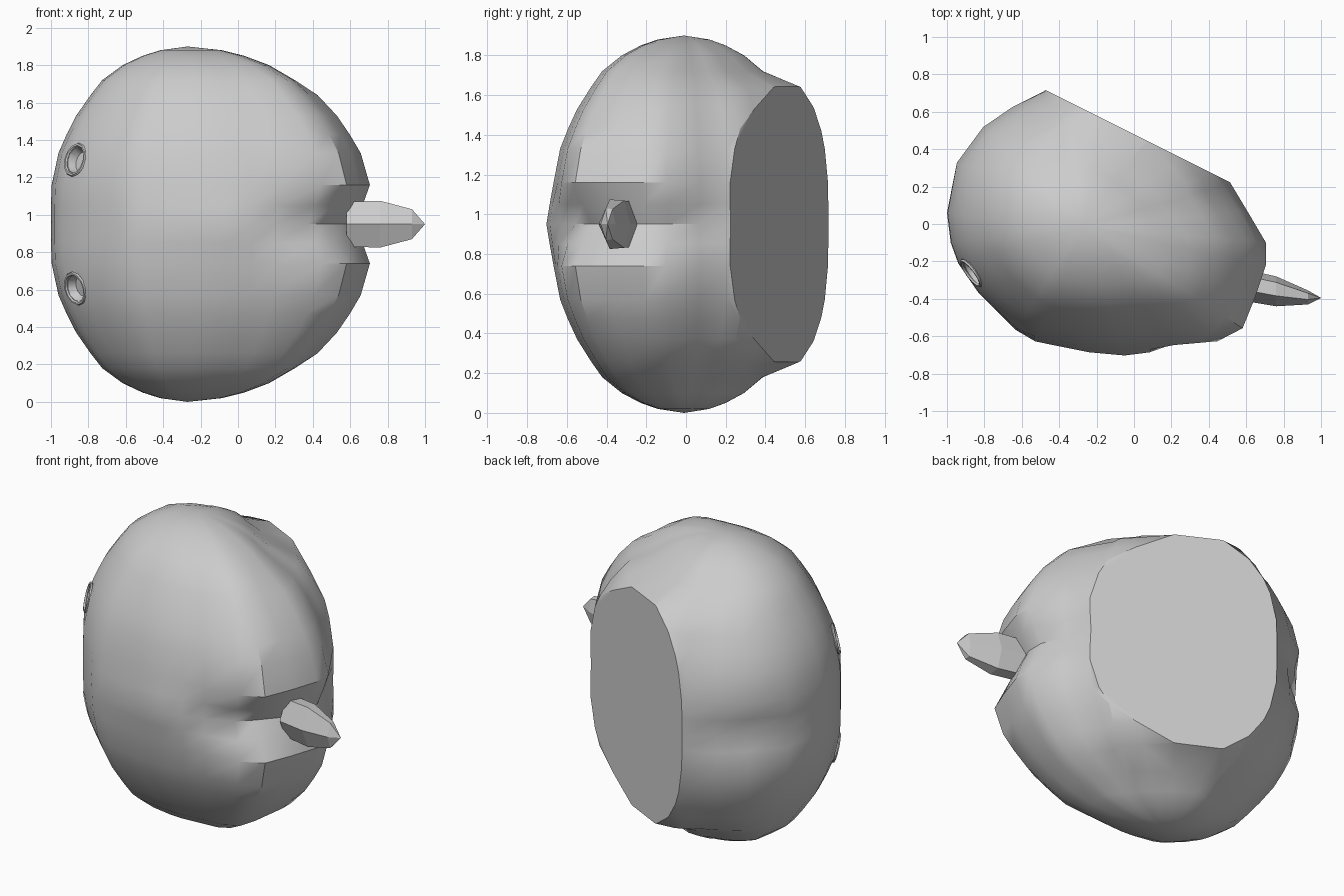
import bpy
import bmesh
from mathutils import Vector

cube = bpy.data.objects.get("Cube")
if cube:
    bpy.data.objects.remove(cube, do_unlink=True)

MID = 0.95                       # height of the mirror plane
APEX = Vector((-0.27, -0.01))    # where the top and bottom close
BACK = Vector((0.447, 0.894))    # direction the flat back faces

grey = bpy.data.materials.new("plain grey")
grey.use_nodes = True
colour = (0.6, 0.6, 0.6, 1)
grey.diffuse_color = colour
grey.node_tree.nodes["Principled BSDF"].inputs["Base Color"].default_value = colour


def finish(name, bm):
    """Turn a bmesh into a coloured object."""
    bmesh.ops.recalc_face_normals(bm, faces=bm.faces)
    mesh = bpy.data.meshes.new(name)
    bm.to_mesh(mesh)
    bm.free()
    mesh.materials.append(grey)
    obj = bpy.data.objects.new(name, mesh)
    bpy.context.collection.objects.link(obj)
    return obj


def shade(obj, angle):
    bpy.ops.object.select_all(action='DESELECT')
    obj.select_set(True)
    bpy.context.view_layer.objects.active = obj
    bpy.ops.object.shade_smooth_by_angle(angle=angle)


def loft(bm, rings):
    """Skin closed rings of points; a one-point ring makes a tip."""
    loops = [[bm.verts.new(p) for p in ring] for ring in rings]
    for a, b in zip(loops, loops[1:]):
        n = max(len(a), len(b))
        for i in range(n):
            j = (i + 1) % n
            if len(a) == 1:
                bm.faces.new((a[0], b[i], b[j]))
            elif len(b) == 1:
                bm.faces.new((a[i], b[0], a[j]))
            else:
                bm.faces.new((a[i], b[i], b[j], a[j]))
    return loops


# Body outline: x, y, depth of the crease (or ridge, if negative) at mid height
outline = [
    (-1.0, 0.06, 0), (-0.98, -0.1, 0), (-0.94, -0.21, 0), (-0.83, -0.37, 0),
    (-0.63, -0.56, -0.01), (-0.52, -0.61, -0.03), (-0.24, -0.66, -0.04),
    (-0.06, -0.67, -0.05), (0.07, -0.66, -0.04), (0.22, -0.65, 0.03),
    (0.45, -0.63, 0.11), (0.585, -0.56, 0.15), (0.65, -0.4, 0.1),
    (0.71, -0.22, 0.09), (0.71, -0.1, 0.09), (0.61, 0.07, 0.06),
    (0.52, 0.22, 0.01), (0.505, 0.305, 0), (0.385, 0.435, 0), (0.2, 0.647, 0),
    (-0.14, 0.82, 0), (-0.33, 0.8, 0), (-0.42, 0.765, 0), (-0.48, 0.71, 0),
    (-0.65, 0.63, 0.03), (-0.81, 0.52, 0.08), (-0.95, 0.33, 0.02),
]
# Height above the mirror plane and the scale of the outline there
levels = [(0, 1), (0.1, 1), (0.21, 0.995), (0.38, 0.945), (0.48, 0.885),
          (0.58, 0.815), (0.69, 0.71), (0.77, 0.625), (0.85, 0.475),
          (0.9, 0.33), (0.93, 0.2), (0.95, 0)]
levels = [(-h, s) for h, s in reversed(levels[1:])] + levels

rings = []
for h, s in levels:
    if s == 0:
        rings.append([(APEX.x, APEX.y, MID + h)])
        continue
    crease = max(0, 1 - abs(h) / 0.2)
    slope = 0.25 if abs(h) > 0.7 else 0     # flatter slope above the cut
    ring = []
    for x, y, dent in outline:
        arm = Vector((x, y)) - APEX
        facing_back = max(0, arm.normalized().dot(BACK))
        p = APEX + arm * s * (1 - dent * crease) * (1 - slope * facing_back)
        ring.append((p.x, p.y, MID + h))
    rings.append(ring)

bm = bmesh.new()
loft(bm, rings)
# Slice the back off flat
bmesh.ops.bisect_plane(
    bm, geom=bm.verts[:] + bm.edges[:] + bm.faces[:], dist=1e-5,
    plane_co=(0.02, 0.47, MID), plane_no=(*BACK, 0), clear_outer=True)
bmesh.ops.holes_fill(bm, edges=[e for e in bm.edges if e.is_boundary], sides=0)
body = finish("body", bm)

# Two shallow eye sockets, each with a thin rim nearly flush with the body
for side, name in ((1, "upper"), (-1, "lower")):
    facing = Vector((-0.8, -0.6, 0.25 * side)).normalized()
    turn = facing.to_track_quat('Z', 'Y')
    centre = Vector((-0.872, -0.265, MID + 0.345 * side))

    bm = bmesh.new()
    bmesh.ops.create_cone(bm, cap_ends=True, segments=12,
                          radius1=0.055, radius2=0.095, depth=0.1)
    cutter = finish("socket_cutter", bm)
    cutter.rotation_mode = 'QUATERNION'
    cutter.rotation_quaternion = turn
    cutter.location = centre
    cutter.hide_render = True
    mod = body.modifiers.new("socket", 'BOOLEAN')
    mod.operation = 'DIFFERENCE'
    mod.object = cutter
    bpy.context.view_layer.objects.active = body
    bpy.ops.object.modifier_apply(modifier=mod.name)
    bpy.data.objects.remove(cutter, do_unlink=True)

    bpy.ops.mesh.primitive_torus_add(
        major_segments=12, minor_segments=6, major_radius=0.083,
        minor_radius=0.01, location=centre - facing * 0.004,
        rotation=turn.to_euler())
    rim = bpy.context.object
    rim.name = name + "_socket_rim"
    rim.data.materials.append(grey)
    shade(rim, 0.7)

shade(body, 0.6)

# Faceted stem: x, front y, back y, half height
bm = bmesh.new()
sections = [(0.58, -0.41, -0.24, 0.12), (0.76, -0.44, -0.28, 0.125),
            (0.93, -0.43, -0.355, 0.08)]
rings = []
for x, front, back, half in sections:
    near = front + (back - front) * 0.35
    far = front + (back - front) * 0.8
    rings.append([(x, front, MID), (x, near, MID + half),
                  (x, far, MID + half * 0.95), (x, back, MID),
                  (x, far, MID - half * 0.95), (x, near, MID - half)])
rings.append([(1.0, -0.395, MID)])
loops = loft(bm, rings)
bm.faces.new(loops[0])
finish("stem", bm)
